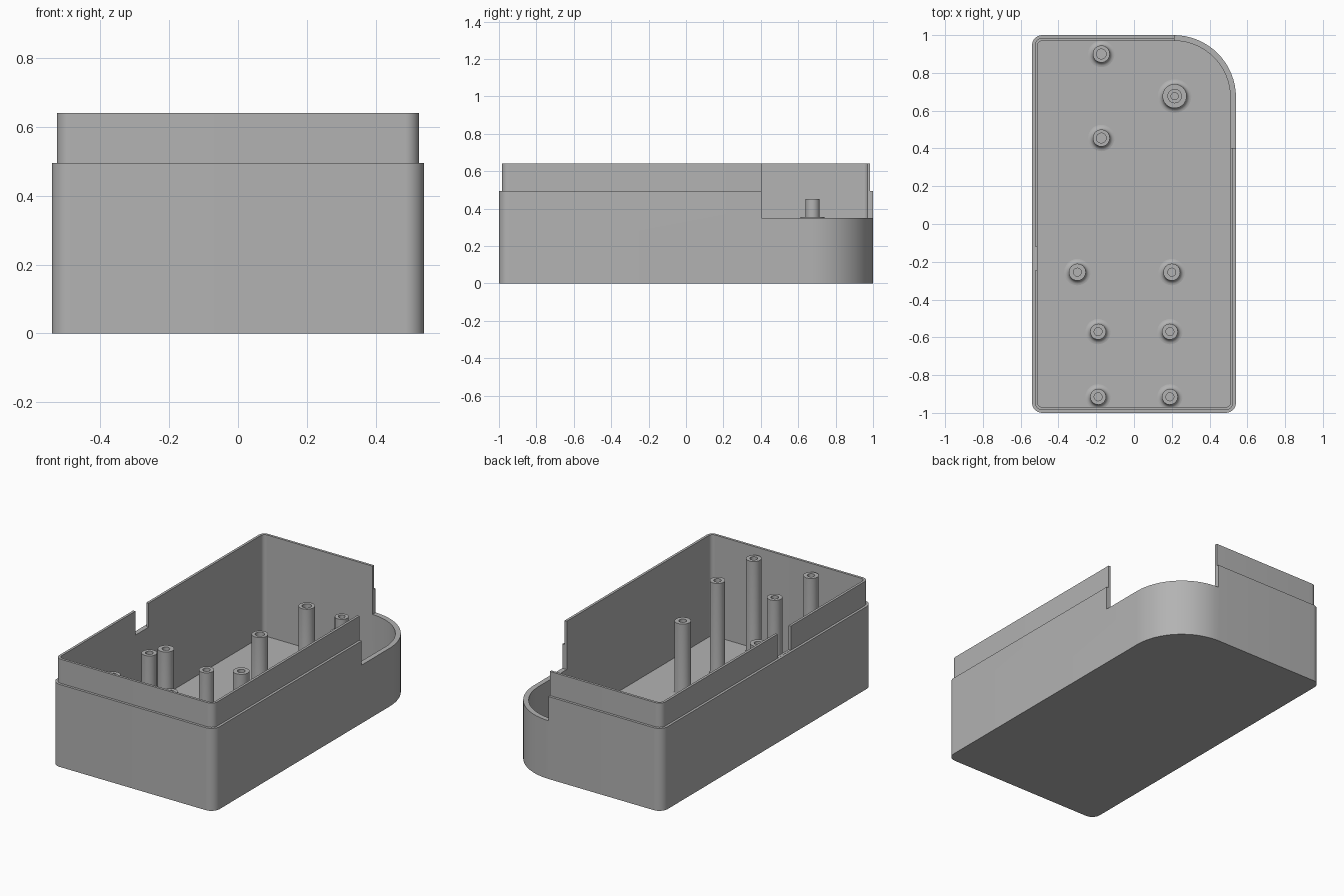
import bpy
import bmesh
import math

cube = bpy.data.objects.get("Cube")
if cube:
    bpy.data.objects.remove(cube, do_unlink=True)

HALF_X, HALF_Y = 0.54, 1.0
WALL, LIP = 0.03, 0.015
FLOOR_Z, RIM_Z, LIP_Z, CUT_Z = 0.03, 0.495, 0.64, 0.35
SMALL_R, BIG_R = 0.055, 0.33

grey = bpy.data.materials.new("plain grey")
grey.use_nodes = True
grey.diffuse_color = (0.45, 0.45, 0.45, 1)
grey.node_tree.nodes["Principled BSDF"].inputs["Base Color"].default_value = grey.diffuse_color


def make_object(name, bm):
    bmesh.ops.recalc_face_normals(bm, faces=bm.faces)
    mesh = bpy.data.meshes.new(name)
    bm.to_mesh(mesh)
    bm.free()
    obj = bpy.data.objects.new(name, mesh)
    bpy.context.collection.objects.link(obj)
    mesh.materials.append(grey)
    return obj


def activate(obj):
    bpy.ops.object.select_all(action='DESELECT')
    obj.select_set(True)
    bpy.context.view_layer.objects.active = obj


def smooth(obj):
    activate(obj)
    bpy.ops.object.shade_smooth_by_angle(angle=math.radians(30))


def loft(bm, loops):
    """Skin a stack of point loops and cap both ends."""
    rings = [[bm.verts.new(p) for p in loop] for loop in loops]
    n = len(rings[0])
    for a, b in zip(rings, rings[1:]):
        for i in range(n):
            j = (i + 1) % n
            bm.faces.new((a[i], a[j], b[j], b[i]))
    bm.faces.new(rings[0][::-1])
    bm.faces.new(rings[-1])


def outline(inset, z, steps=16):
    """Rounded rectangle with one large corner at the back."""
    corners = [(1, 1, BIG_R), (-1, 1, SMALL_R), (-1, -1, SMALL_R), (1, -1, SMALL_R)]
    points = []
    for k, (sx, sy, r) in enumerate(corners):
        cx, cy = sx * (HALF_X - r), sy * (HALF_Y - r)
        for i in range(steps + 1):
            a = math.pi / 2 * (k + i / steps)
            points.append((cx + (r - inset) * math.cos(a), cy + (r - inset) * math.sin(a), z))
    return points


def cut_box(target, low, high):
    bm = bmesh.new()
    loft(bm, [[(low[0], low[1], z), (high[0], low[1], z),
               (high[0], high[1], z), (low[0], high[1], z)] for z in (low[2], high[2])])
    cutter = make_object("cutter", bm)
    cutter.hide_render = True
    mod = target.modifiers.new("cut", 'BOOLEAN')
    mod.operation = 'DIFFERENCE'
    mod.solver = 'EXACT'
    mod.object = cutter
    activate(target)
    bpy.ops.object.modifier_apply(modifier=mod.name)
    bpy.data.objects.remove(cutter, do_unlink=True)


def post(name, x, y, steps, hole, depth, fillet=0.025, sides=32):
    """Turned post: steps are (radius, top height) from the floor up."""
    base = steps[0][0]
    profile = [(base + fillet * (1 - math.sin(a)), FLOOR_Z + fillet * (1 - math.cos(a)))
               for a in (math.pi / 2 * i / 5 for i in range(6))]
    for i, (r, top) in enumerate(steps):
        if i:
            profile.append((r, steps[i - 1][1]))
        profile.append((r, top))
    top = steps[-1][1]
    profile += [(hole, top), (hole, top - depth)]
    bm = bmesh.new()
    loft(bm, [[(x + r * math.cos(2 * math.pi * i / sides),
                y + r * math.sin(2 * math.pi * i / sides), z) for i in range(sides)]
              for r, z in profile])
    smooth(make_object(name, bm))


# Tub with a stepped lip around the rim
bm = bmesh.new()
loft(bm, [outline(0, 0), outline(0, RIM_Z), outline(LIP, RIM_Z),
          outline(LIP, LIP_Z), outline(WALL, LIP_Z), outline(WALL, FLOOR_Z)])
tub = make_object("enclosure_tub", bm)

# Lowered round corner and the small notch in the side lip
cut_box(tub, (0.215, 0.403, CUT_Z), (0.8, 1.2, 0.8))
cut_box(tub, (-0.6, -0.245, RIM_Z + 0.001), (-0.4, -0.12, 0.8))
smooth(tub)

# Screw posts
for side, x in (("right", -0.19), ("left", 0.19)):
    for place, y in (("front", -0.915), ("inner", -0.57)):
        post(f"{place}_{side}_tall_post", x, y, [(0.042, 0.6)], 0.021, 0.15)
for side, x in (("right", -0.3), ("left", 0.2)):
    post(f"middle_{side}_post", x, -0.255, [(0.045, 0.475)], 0.021, 0.15)
for place, y in (("rear", 0.9), ("inner", 0.455)):
    post(f"{place}_short_post", -0.173, y, [(0.045, 0.325)], 0.026, 0.15)

# Stepped post beside the lowered corner
post("corner_stepped_post", 0.215, 0.677, [(0.064, 0.355), (0.038, 0.45)], 0.019, 0.15)
